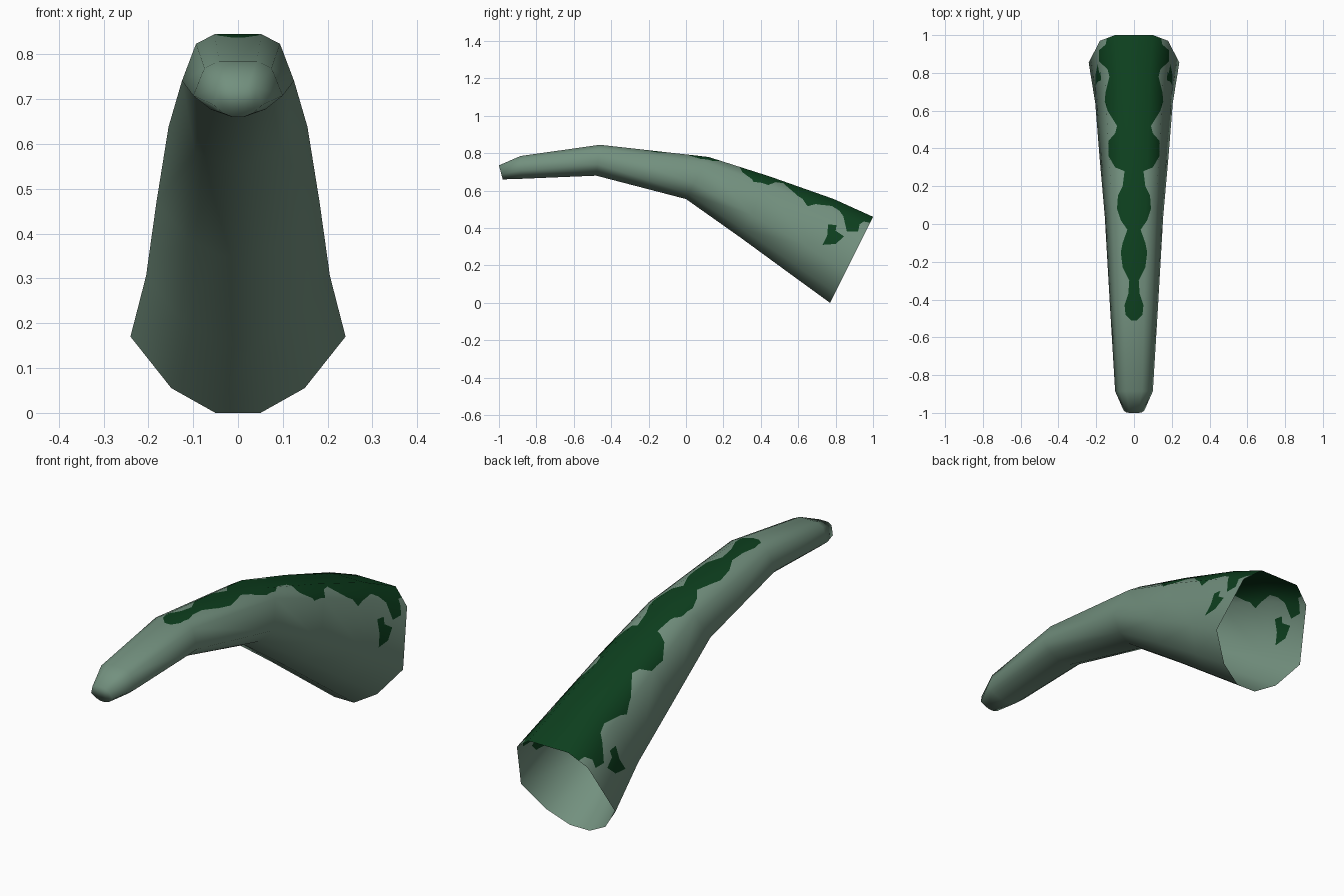
import bpy, bmesh
from mathutils import Vector
from mathutils.bvhtree import BVHTree
from mathutils.interpolate import poly_3d_calc

if "Cube" in bpy.data.objects:
    bpy.data.objects.remove(bpy.data.objects["Cube"])


def material(name, rgb):
    m = bpy.data.materials.new(name)
    m.diffuse_color = (*rgb, 1)
    m.use_nodes = True
    m.node_tree.nodes["Principled BSDF"].inputs["Base Color"].default_value = m.diffuse_color
    return m


# Half cross-section: (share of half width, share of height), bottom to top
HALF = [(.21, 0), (.62, .12), (1, .37), (.75, .87), (.42, 1)]
SECTION = HALF + [(-x, t) for x, t in reversed(HALF)]
# Rings from open root to tip: top y, top z, bottom y, bottom z, half width
RINGS = [(1, .46, .77, 0, .24), (.79, .555, .55, .16, .205),
         (.45, .675, .29, .35, .182), (.12, .78, 0, .555, .155),
         (-.46, .845, -.48, .68, .125), (-.885, .785, -.885, .663, .10),
         (-1, .735, -.98, .66, .055)]
# Half width of the scalloped back stripe along y
STRIPE = [(1, .14), (.95, .15), (.92, .185), (.86, .185), (.82, .14),
          (.78, .13), (.7, .15), (.65, .155), (.6, .14), (.52, .09),
          (.48, .10), (.44, .135), (.36, .135), (.3, .10), (.28, .05),
          (.2, .06), (.15, .085), (.08, .09), (.02, .07), (-.03, .035),
          (-.1, .06), (-.15, .07), (-.23, .06), (-.3, .025), (-.37, .03),
          (-.43, .05), (-.48, .045), (-.51, .015)]
# Outline of the side spot in (y, z)
SPOT = [(.73, .31), (.80, .315), (.845, .355), (.80, .385), (.805, .415),
        (.76, .42), (.755, .36)]

# Tail skin
bm = bmesh.new()
rings = [[bm.verts.new((x * w, yb + t * (yt - yb), zb + t * (zt - zb)))
          for x, t in SECTION] for yt, zt, yb, zb, w in RINGS]
n = len(SECTION)
for a, b in zip(rings, rings[1:]):
    for i in range(n):
        j = (i + 1) % n
        bm.faces.new((a[i], a[j], b[j], b[i]))
bm.faces.new(rings[-1])
bmesh.ops.recalc_face_normals(bm, faces=bm.faces[:])
if max(bm.faces, key=lambda f: f.calc_center_median().z).normal.z < 0:
    bmesh.ops.reverse_faces(bm, faces=bm.faces[:])
bmesh.ops.triangulate(bm, faces=bm.faces[:])
bm.normal_update()
smooth = bm.copy()          # uncut skin, kept for its smooth normals
smooth.normal_update()
smooth.faces.ensure_lookup_table()
tree = BVHTree.FromBMesh(smooth)


def cut(test, co, no):
    """Slice the faces that pass the test with a plane."""
    faces = [f for f in bm.faces if test(f.calc_center_median(), f.normal)]
    if not faces:
        return
    edges = list({e for f in faces for e in f.edges})
    verts = list({v for f in faces for v in f.verts})
    bmesh.ops.bisect_plane(bm, geom=faces + edges + verts, dist=1e-5,
                           plane_co=co, plane_no=Vector(no).normalized())
    bm.normal_update()


# Cut the stripe edges into the upper skin
cut(lambda c, m: m.z > .02, (0, 0, 0), (1, 0, 0))
for y, w in STRIPE[1:]:
    cut(lambda c, m: m.z > .02, (0, y, 0), (0, 1, 0))
for (y0, w0), (y1, w1) in zip(STRIPE, STRIPE[1:]):
    for s in (1, -1):
        cut(lambda c, m: m.z > .02 and y1 < c.y < y0 and c.x * s > 0,
            (s * w0, y0, 0), (y1 - y0, -s * (w1 - w0), 0))

# Cut the spot edges into both flanks
for (y0, z0), (y1, z1) in zip(SPOT, SPOT[1:] + SPOT[:1]):
    cut(lambda c, m: abs(m.x) > .5 and m.z > .02 and .69 < c.y < .87,
        (0, y0, z0), (0, z1 - z0, y0 - y1))


def in_stripe(c):
    return any(y1 <= c.y <= y0 and
               abs(c.x) < w0 + (w1 - w0) * (c.y - y0) / (y1 - y0)
               for (y0, w0), (y1, w1) in zip(STRIPE, STRIPE[1:]))


def in_spot(c):
    inside = False
    for (y0, z0), (y1, z1) in zip(SPOT, SPOT[1:] + SPOT[:1]):
        if (z0 > c.z) != (z1 > c.z):
            if c.y < y0 + (c.z - z0) * (y1 - y0) / (z1 - z0):
                inside = not inside
    return inside


for f in bm.faces:
    f.smooth = True
    c = f.calc_center_median()
    dark = f.normal.z > .02 and (in_stripe(c) or
                                 (abs(f.normal.x) > .5 and in_spot(c)))
    f.material_index = int(dark)

# Smooth normals taken from the uncut skin
normals = []
bm.verts.index_update()
for v in bm.verts:
    loc, _, i, _ = tree.find_nearest(v.co)
    fv = smooth.faces[i].verts
    ws = poly_3d_calc([q.co for q in fv], loc)
    nrm = Vector()
    for q, k in zip(fv, ws):
        nrm += q.normal * k
    normals.append(nrm.normalized())

mesh = bpy.data.meshes.new("tail")
bm.to_mesh(mesh)
bm.free()
smooth.free()
mesh.materials.append(material("grey green skin", (.17, .28, .21)))
mesh.materials.append(material("dark green marking", (.004, .05, .013)))
mesh.normals_split_custom_set_from_vertices(normals)
tail = bpy.data.objects.new("tail", mesh)
bpy.context.collection.objects.link(tail)
